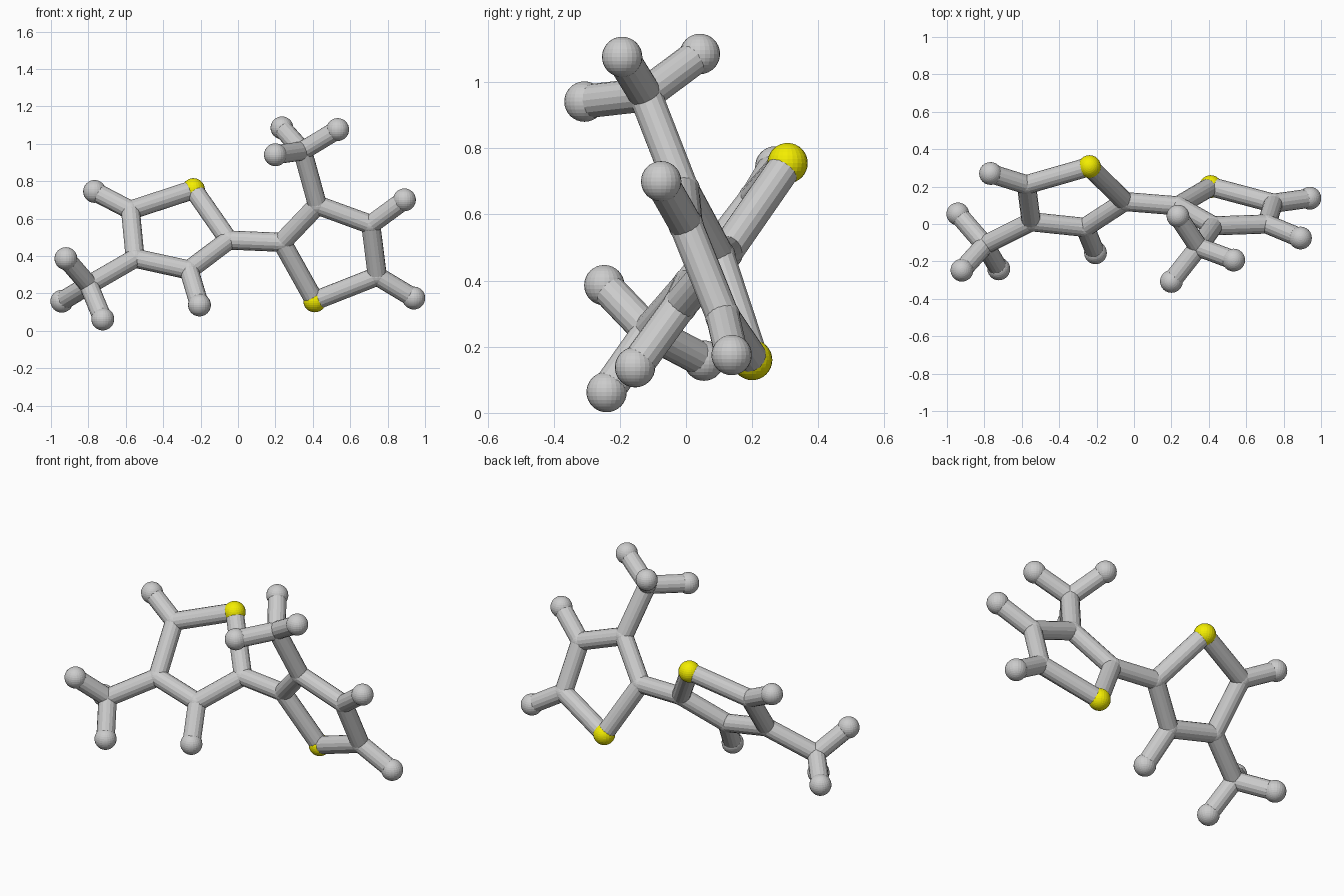
import bpy, bmesh
from mathutils import Vector

if "Cube" in bpy.data.objects:
    bpy.data.objects.remove(bpy.data.objects["Cube"])

BALL_R, JOINT_R, BOND_R = 0.061, 0.053, 0.051

yellow = bpy.data.materials.new("yellow")
yellow.diffuse_color = (0.9, 0.85, 0.0, 1)
yellow.use_nodes = True
yellow.node_tree.nodes["Principled BSDF"].inputs["Base Color"].default_value = yellow.diffuse_color


def finish(name, bm, mat=None):
    me = bpy.data.meshes.new(name)
    bm.to_mesh(me)
    bm.free()
    ob = bpy.data.objects.new(name, me)
    bpy.context.collection.objects.link(ob)
    if mat:
        me.materials.append(mat)
    return ob


def ball(name, p, r, mat=None):
    bm = bmesh.new()
    bmesh.ops.create_uvsphere(bm, u_segments=24, v_segments=16, radius=r)
    ob = finish(name, bm, mat)
    ob.location = p


def rod(name, a, b):
    a, b = Vector(a), Vector(b)
    bm = bmesh.new()
    bmesh.ops.create_cone(bm, cap_ends=True, segments=16, radius1=BOND_R,
                          radius2=BOND_R, depth=(b - a).length)
    ob = finish(name, bm)
    ob.location = (a + b) / 2
    ob.rotation_mode = 'QUATERNION'
    ob.rotation_quaternion = (b - a).to_track_quat('Z', 'Y')


def ring_unit(side, sulfur, ring, caps, methyl, methyl_at, methyl_caps):
    """Five-sided ring with end balls and a three-armed side branch."""
    # ring corners and ring rods
    loop = [sulfur] + ring
    ball(side + "_sulfur_ball", sulfur, BALL_R, yellow)
    for i, p in enumerate(ring):
        ball(f"{side}_ring_joint_{i}", p, JOINT_R)
    for i in range(5):
        rod(f"{side}_ring_rod_{i}", loop[i], loop[(i + 1) % 5])
    # single end balls on the ring
    for i, p in caps.items():
        rod(f"{side}_cap_rod_{i}", ring[i], p)
        ball(f"{side}_cap_ball_{i}", p, BALL_R)
    # three-armed branch
    rod(side + "_branch_rod", ring[methyl_at], methyl)
    ball(side + "_branch_joint", methyl, JOINT_R)
    for i, p in enumerate(methyl_caps):
        rod(f"{side}_branch_arm_{i}", methyl, p)
        ball(f"{side}_branch_ball_{i}", p, BALL_R)


left_link = (-0.05, 0.12, 0.485)
right_link = (0.235, 0.097, 0.473)

ring_unit("left", (-0.238, 0.307, 0.755),
          [left_link, (-0.262, -0.018, 0.325), (-0.55, 0.012, 0.388), (-0.575, 0.21, 0.645)],
          {1: (-0.206, -0.154, 0.138), 3: (-0.767, 0.27, 0.745)},
          (-0.798, -0.112, 0.245), 2,
          [(-0.92, -0.247, 0.386), (-0.942, 0.054, 0.158), (-0.723, -0.24, 0.063)])

ring_unit("right", (0.41, 0.2, 0.16),
          [right_link, (0.425, -0.01, 0.672), (0.71, 0.0, 0.568), (0.745, 0.111, 0.292)],
          {2: (0.89, -0.075, 0.70), 3: (0.94, 0.138, 0.175)},
          (0.345, -0.123, 0.962), 1,
          [(0.235, 0.042, 1.085), (0.533, -0.193, 1.076), (0.2, -0.307, 0.941)])

# rod joining the two rings
rod("link_rod", left_link, right_link)
